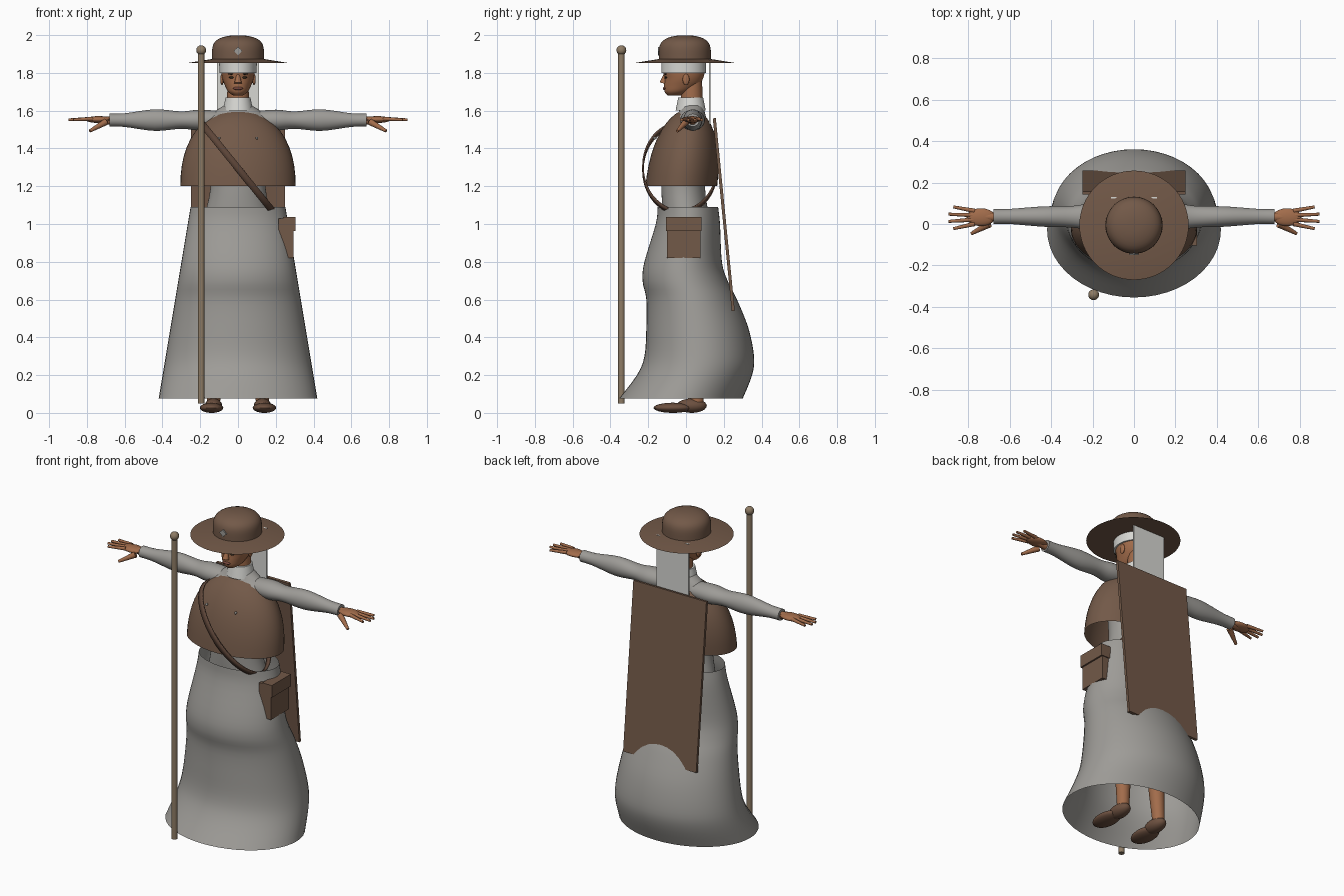
import bpy, bmesh, math
from mathutils import Vector, Matrix

cube = bpy.data.objects.get("Cube")
if cube:
    bpy.data.objects.remove(cube, do_unlink=True)


def material(name, *rgb):
    mat = bpy.data.materials.new(name)
    mat.use_nodes = True
    mat.diffuse_color = (*rgb, 1)
    mat.node_tree.nodes["Principled BSDF"].inputs["Base Color"].default_value = (*rgb, 1)
    return mat


GREY = material("grey cloth", .34, .33, .31)
WHITE = material("white linen", .68, .68, .65)
BROWN = material("brown leather", .17, .1, .065)
STRAP = material("dark strap brown", .11, .06, .04)
SKIN = material("skin", .36, .15, .07)
SHOE = material("shoe brown", .15, .08, .05)
WOOD = material("staff wood", .27, .2, .13)
DARK = material("dark eyes", .03, .02, .01)
LIPS = material("lips", .2, .07, .05)


def finish(name, bm, mat):
    """Turn a bmesh into a smooth-shaded object that keeps its hard edges."""
    bmesh.ops.recalc_face_normals(bm, faces=bm.faces)
    mesh = bpy.data.meshes.new(name)
    bm.to_mesh(mesh)
    bm.free()
    mesh.materials.append(mat)
    mesh.polygons.foreach_set("use_smooth", [True] * len(mesh.polygons))
    mesh.set_sharp_from_angle(angle=math.radians(40))
    part = bpy.data.objects.new(name, mesh)
    bpy.context.collection.objects.link(part)
    return part


def mirrored(part):
    part.modifiers.new("other side", "MIRROR")


def smoothed(rows, steps=4):
    """Pass a soft curve through a few profile rows."""
    rows = [Vector(row) for row in rows]
    padded = [rows[0], *rows, rows[-1]]
    curve = []
    for before, start, end, after in zip(padded, padded[1:], padded[2:], padded[3:]):
        for step in range(steps):
            t = step / steps
            lead, trail = (end - before) / 2, (after - start) / 2
            ease = t * t * (3 - 2 * t)
            curve.append(start.lerp(end, ease) + lead * t * (1 - t) ** 2 - trail * t * t * (1 - t))
    return curve + [rows[-1]]


def shell(name, rows, mat, capped=False, turn=Matrix(), segments=48):
    """Skin oval rings given as height, half width, front y and back y."""
    bm = bmesh.new()
    rings = []
    for height, width, front, back in rows:
        ring = []
        for i in range(segments):
            angle = math.tau * i / segments
            y = (front + back) / 2 + (back - front) / 2 * math.sin(angle)
            ring.append(bm.verts.new(turn @ Vector((width * math.cos(angle), y, height))))
        rings.append(ring)
    for low, high in zip(rings, rings[1:]):
        for i in range(segments):
            bm.faces.new((low[i - 1], low[i], high[i], high[i - 1]))
    if capped:
        bm.faces.new(rings[0])
        bm.faces.new(rings[-1])
    return finish(name, bm, mat)


def dome(name, base, top, width, depth, power, y_base, y_top, mat, capped):
    """Rounded shell that closes in toward its top."""
    rows = []
    for i in range(12):
        rise = math.sin(math.pi / 2 * i / 12)
        scale = math.sqrt(1 - rise ** power)
        y = y_base + (y_top - y_base) * rise
        rows.append((base + (top - base) * rise, width * scale, y - depth * scale, y + depth * scale))
    return shell(name, rows, mat, capped)


def limb(name, start, end, start_radius, end_radius, mat, segments=16):
    """Straight tapered rod between two points."""
    start, end = Vector(start), Vector(end)
    direction = end - start
    turn = direction.to_track_quat("Z", "Y").to_matrix().to_4x4()
    bm = bmesh.new()
    bmesh.ops.create_cone(bm, cap_ends=True, segments=segments, radius1=start_radius,
                          radius2=end_radius, depth=direction.length,
                          matrix=Matrix.Translation((start + end) / 2) @ turn)
    return finish(name, bm, mat)


def ball(name, centre, radii, mat):
    bm = bmesh.new()
    bmesh.ops.create_uvsphere(bm, u_segments=20, v_segments=12, radius=1,
                              matrix=Matrix.Translation(centre) @ Matrix.Diagonal((*radii, 1)))
    return finish(name, bm, mat)


def box(name, centre, size, mat, tilt=0, axis="X"):
    bm = bmesh.new()
    place = Matrix.Translation(centre) @ Matrix.Rotation(tilt, 4, axis)
    bmesh.ops.create_cube(bm, size=1, matrix=place @ Matrix.Diagonal((*size, 1)))
    return finish(name, bm, mat)


# Skirt that widens evenly while its front and back sway
sway = [(.075, -.355, .3), (.2, -.26, .35), (.3, -.22, .36), (.45, -.21, .33),
        (.6, -.21, .27), (.7, -.23, .22), (.8, -.22, .19), (1, -.16, .18), (1.09, -.15, .17)]
skirt_rows = [(z, .42 - (z - .075) / 6, front, back) for z, front, back in smoothed(sway)]
shell("skirt", skirt_rows, GREY)

# Torso and short cape
torso = [(1, .19, -.12, .13), (1.2, .145, -.13, .1), (1.4, .17, -.12, .12),
         (1.54, .17, -.08, .11), (1.59, .13, -.04, .1), (1.63, .07, -.03, .09)]
shell("torso", smoothed(torso), GREY, True)
dome("cape", 1.2, 1.61, .305, .19, 2.3, -.025, .02, BROWN, False)

# Neck, collar and head
limb("neck", (0, .03, 1.6), (0, .03, 1.76), .06, .055, SKIN)
limb("collar", (0, .025, 1.6), (0, .025, 1.67), .08, .066, WHITE, 32)
head = [(1.68, .025, -.095, -.03), (1.7, .052, -.113, .02), (1.735, .07, -.116, .07),
        (1.77, .083, -.114, .09), (1.81, .089, -.12, .1), (1.86, .088, -.115, .1)]
shell("head", smoothed(head), SKIN, True)
shell("coif", [(1.8, .098, -.13, .105), (1.86, .1, -.13, .105)], WHITE, True)
limb("nose", (0, -.12, 1.745), (0, -.108, 1.8), .02, .006, SKIN)
ball("lips", (0, -.112, 1.718), (.026, .011, .009), LIPS)
mirrored(ball("eyes", (.033, -.106, 1.776), (.014, .006, .006), DARK))
mirrored(ball("eyebrows", (.034, -.108, 1.794), (.02, .006, .004), DARK))
mirrored(ball("ears", (.085, 0, 1.765), (.009, .018, .03), SKIN))

# Hat with a plain ornament, and the panel behind the head
limb("hat_brim", (0, -.006, 1.853), (0, -.006, 1.873), .264, .14, BROWN, 64)
dome("hat_crown", 1.865, 2, .138, .138, 5, -.006, -.006, BROWN, True)
box("hat_ornament", (0, -.145, 1.915), (.032, .009, .032), GREY, math.pi / 4, "Y")
box("back_veil", (0, .127, 1.7), (.22, .008, .34), WHITE)

# Sleeves run sideways along the arms
sleeve = [(.06, .045, -.02, .09), (.2, .055, -.03, .1), (.3, .046, -.017, .087),
          (.44, .057, -.013, .085), (.6, .036, 0, .073), (.68, .034, 0, .072)]
sideways = Matrix.Translation((0, 0, 1.55)) @ Matrix.Rotation(math.pi / 2, 4, "Y")
mirrored(shell("sleeves", smoothed(sleeve), GREY, True, sideways))

# Hands with fanned fingers
mirrored(limb("wrists", (.65, .035, 1.545), (.74, .033, 1.553), .024, .018, SKIN))
mirrored(ball("palms", (.74, .033, 1.553), (.07, .043, .018), SKIN))
for i, finger in enumerate(("index", "middle", "ring", "little")):
    spread = i - 1.5
    mirrored(limb(finger + "_fingers", (.77, .032 + spread * .021, 1.557),
                  (.9 - spread ** 2 * .012, .03 + spread * .035, 1.552), .011, .007, SKIN))
mirrored(limb("thumbs", (.7, 0, 1.54), (.785, -.046, 1.492), .018, .008, SKIN))

# Legs and shoes
mirrored(limb("legs", (.13, .06, .04), (.1, .02, .9), .034, .075, SKIN, 24))
mirrored(ball("shoe_toes", (.14, -.07, .027), (.062, .102, .027), SHOE))
mirrored(ball("shoe_heels", (.13, .03, .038), (.046, .08, .038), SHOE))

# Staff with a round knob
limb("staff", (-.195, -.342, .05), (-.195, -.342, 1.9), .0175, .0175, WOOD)
ball("staff_knob", (-.195, -.342, 1.92), (.026, .026, .026), WOOD)

# Slab on the back, hip pouch and cape studs
box("back_board", (0, .2, 1.05), (.5, .016, 1.025), BROWN, .098)
box("pouch", (.255, -.012, .925), (.08, .175, .21), BROWN)
box("pouch_flap", (.272, -.012, 1), (.066, .186, .075), BROWN)
mirrored(ball("cape_studs", (.1, -.165, 1.455), (.007, .01, .007), GREY))

# Shoulder strap looping from the right shoulder to the left hip
centre, along = Vector((0, -.032, 1.295)), Vector((-.19, 0, .235))
across = along.cross(Vector((0, 1, 0))).normalized() * .018
bm = bmesh.new()
pairs = []
for i in range(64):
    angle = math.tau * i / 64
    point = centre + along * math.cos(angle) + Vector((0, .2 * math.sin(angle), 0))
    pairs.append((bm.verts.new(point - across), bm.verts.new(point + across)))
for i, (left, right) in enumerate(pairs):
    bm.faces.new((*pairs[i - 1], right, left))
strap = finish("shoulder_strap", bm, STRAP)
strap.modifiers.new("thickness", "SOLIDIFY").thickness = .008
